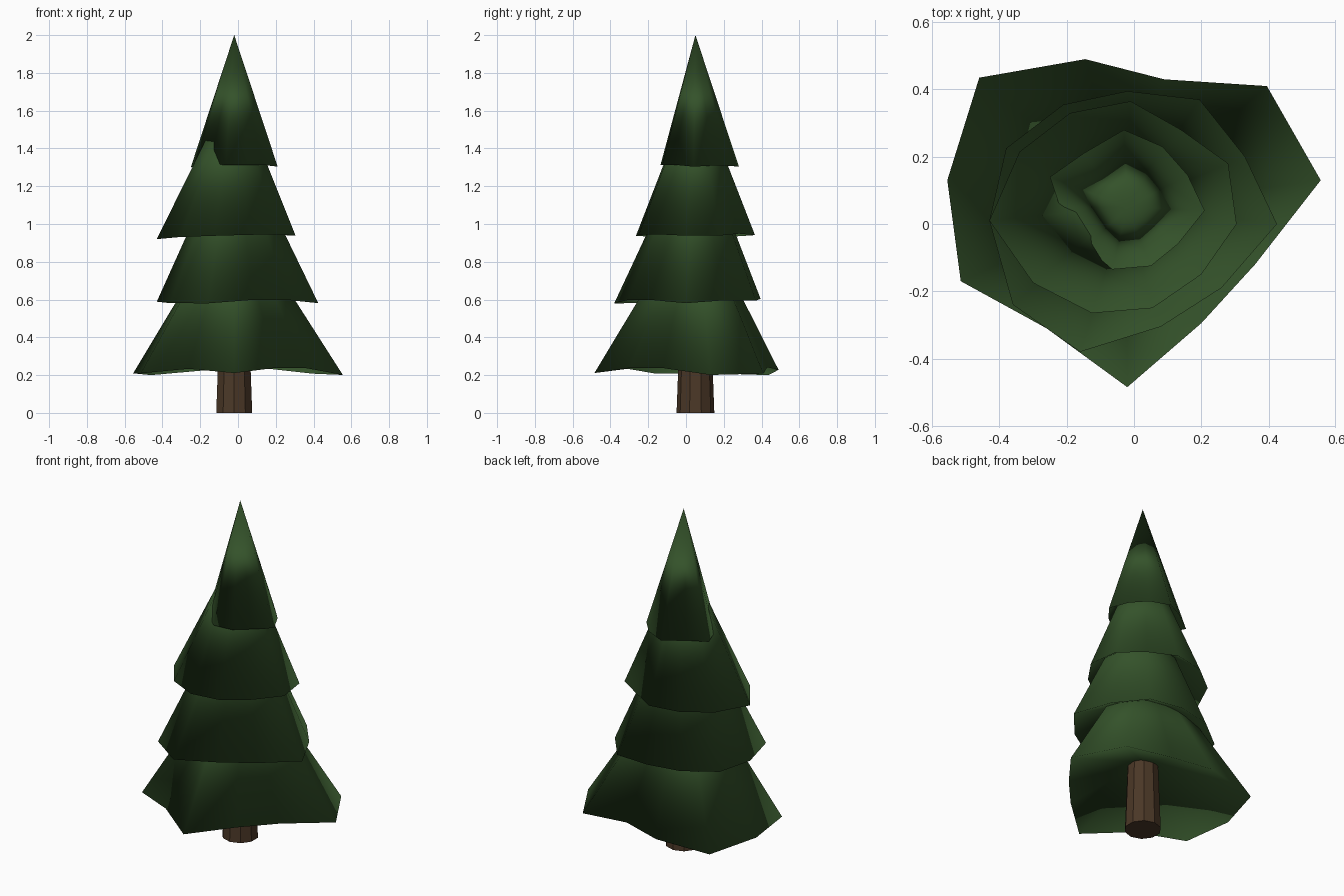
import bpy
import bmesh
from mathutils import Vector

default_cube = bpy.data.objects.get("Cube")
if default_cube:
    bpy.data.objects.remove(default_cube, do_unlink=True)

AXIS = Vector((-.02, .05))


def make_material(name, color):
    material = bpy.data.materials.new(name)
    material.use_nodes = True
    material.diffuse_color = color
    material.node_tree.nodes["Principled BSDF"].inputs["Base Color"].default_value = color
    material.use_backface_culling = True
    return material


def finish(name, bm, material, inward=False):
    """Turn a bmesh into a smooth shaded object with one material."""
    bmesh.ops.recalc_face_normals(bm, faces=bm.faces)
    if inward:
        bmesh.ops.reverse_faces(bm, faces=bm.faces)
    for face in bm.faces:
        face.smooth = True
    mesh = bpy.data.meshes.new(name)
    bm.to_mesh(mesh)
    bm.free()
    mesh.materials.append(material)
    obj = bpy.data.objects.new(name, mesh)
    bpy.context.scene.collection.objects.link(obj)
    return obj


def foliage_tier(name, rim, bottom, top, hollow, material):
    """Pointed skirt on an uneven rim, with a hollowed underside."""
    bm = bmesh.new()
    points = [Vector(point) for point in rim]
    widest = max((point - AXIS).length for point in points)
    ring = []
    for point in points:
        # the shorter boughs hang a little higher
        lift = (widest - (point - AXIS).length) * .22
        ring.append(bm.verts.new((point.x, point.y, bottom + lift)))
    tip = bm.verts.new((AXIS.x, AXIS.y, top))
    roof = bm.verts.new((AXIS.x, AXIS.y, bottom + hollow))
    for index, vert in enumerate(ring):
        following = ring[(index + 1) % len(ring)]
        bm.faces.new((vert, following, tip))
        bm.faces.new((following, vert, roof))
    return finish(name, bm, material, inward=True)


needle_green = make_material("needle_green", (.034, .084, .023, 1))
bark_brown = make_material("bark_brown", (.07, .039, .02, 1))

# trunk: slightly tapered post reaching into the lowest skirt
bm = bmesh.new()
bmesh.ops.create_cone(bm, cap_ends=True, segments=10, radius1=.1, radius2=.085, depth=.4)
bmesh.ops.translate(bm, verts=bm.verts, vec=(AXIS.x, AXIS.y, .2))
trunk = finish("trunk", bm, bark_brown)
bpy.ops.object.select_all(action="DESELECT")
trunk.select_set(True)
bpy.context.view_layer.objects.active = trunk
bpy.ops.object.shade_smooth_by_angle()

# foliage: rim outlines, each running once around the trunk
lowest_rim = [(-.555, .13), (-.46, .435), (-.145, .49), (.09, .43), (.395, .41), (.555, .13),
              (.36, -.12), (.2, -.295), (-.02, -.485), (-.26, -.31), (-.515, -.17)]
lower_rim = [(-.43, .01), (-.38, .225), (-.21, .355), (-.02, .395), (.195, .37), (.33, .2),
             (.425, .0), (.26, -.19), (.08, -.305), (-.16, -.38), (-.36, -.24)]
upper_rim = [(-.43, .01), (-.34, .215), (-.19, .33), (-.01, .365), (.14, .28), (.28, .18),
             (.305, .0), (.2, -.15), (.055, -.25), (-.125, -.265), (-.3, -.175)]
crown_rim = [(-.25, .14), (-.15, .21), (-.03, .28), (.085, .23), (.16, .145), (.21, .04),
             (.13, -.06), (.05, -.125), (-.065, -.135), (-.14, -.07), (-.22, .05)]

foliage_tier("lowest_foliage", lowest_rim, .2, 1.1, .22, needle_green)
foliage_tier("lower_foliage", lower_rim, .58, 1.5, .22, needle_green)
foliage_tier("upper_foliage", upper_rim, .92, 1.75, .25, needle_green)
foliage_tier("crown_foliage", crown_rim, 1.3, 2, .3, needle_green)
